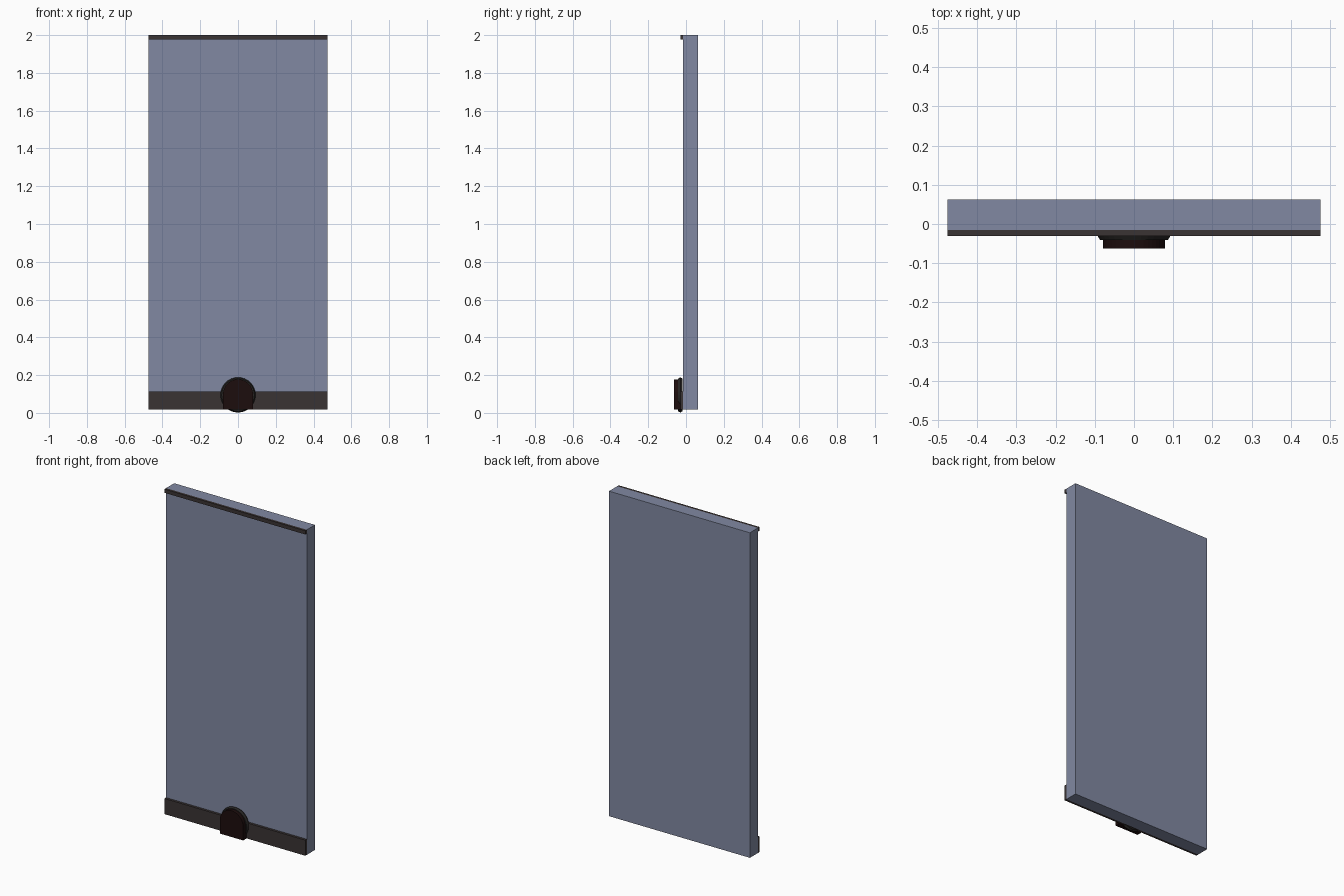
import bpy, bmesh, math

if "Cube" in bpy.data.objects:
    bpy.data.objects.remove(bpy.data.objects["Cube"])


def material(name, rgb):
    m = bpy.data.materials.new(name)
    m.diffuse_color = (*rgb, 1.0)
    m.use_nodes = True
    m.node_tree.nodes["Principled BSDF"].inputs["Base Color"].default_value = m.diffuse_color
    return m


panel_blue = material("slate_blue", (0.22, 0.25, 0.36))
trim_brown = material("dark_trim", (0.042, 0.033, 0.033))
ring_grey = material("charcoal", (0.020, 0.018, 0.017))
door_red = material("dark_maroon", (0.012, 0.004, 0.004))


def box(name, x, y, z, mat):
    """Box from (min, max) ranges."""
    mid = [(a + b) / 2 for a, b in (x, y, z)]
    bpy.ops.mesh.primitive_cube_add(size=1, location=mid)
    ob = bpy.context.object
    ob.name = name
    ob.scale = [b - a for a, b in (x, y, z)]
    bpy.ops.object.transform_apply(location=False, rotation=False, scale=True)
    ob.data.materials.append(mat)
    return ob


# Wall panel with thin trims on its front face
W = 0.475
box("wall_panel", (-W, W), (-0.015, 0.063), (0.018, 2.0), panel_blue)
box("top_trim", (-W, W), (-0.03, -0.015), (1.977, 2.0), trim_brown)
box("skirting_board", (-W, W), (-0.03, -0.015), (0.018, 0.113), trim_brown)

# Round rim behind the arched door
bpy.ops.mesh.primitive_torus_add(
    location=(0, -0.03, 0.095), rotation=(math.pi / 2, 0, 0),
    major_radius=0.080, minor_radius=0.013,
    major_segments=32, minor_segments=6)
rim = bpy.context.object
rim.name = "door_rim"
rim.data.materials.append(ring_grey)

# Arched door: straight sides below a half circle, extruded forward
R, CZ, BOTTOM, STEPS = 0.079, 0.099, 0.018, 20
profile = [(-R, BOTTOM), (R, BOTTOM)]
profile += [(R * math.cos(math.pi * i / STEPS), CZ + R * math.sin(math.pi * i / STEPS))
            for i in range(STEPS + 1)]
bm = bmesh.new()
face = bm.faces.new([bm.verts.new((x, -0.025, z)) for x, z in profile])
new = bmesh.ops.extrude_face_region(bm, geom=[face])["geom"]
bmesh.ops.translate(bm, vec=(0, -0.038, 0),
                    verts=[v for v in new if isinstance(v, bmesh.types.BMVert)])
bmesh.ops.recalc_face_normals(bm, faces=bm.faces)
mesh = bpy.data.meshes.new("arched_door")
bm.to_mesh(mesh)
bm.free()
mesh.materials.append(door_red)
bpy.context.collection.objects.link(bpy.data.objects.new("arched_door", mesh))
